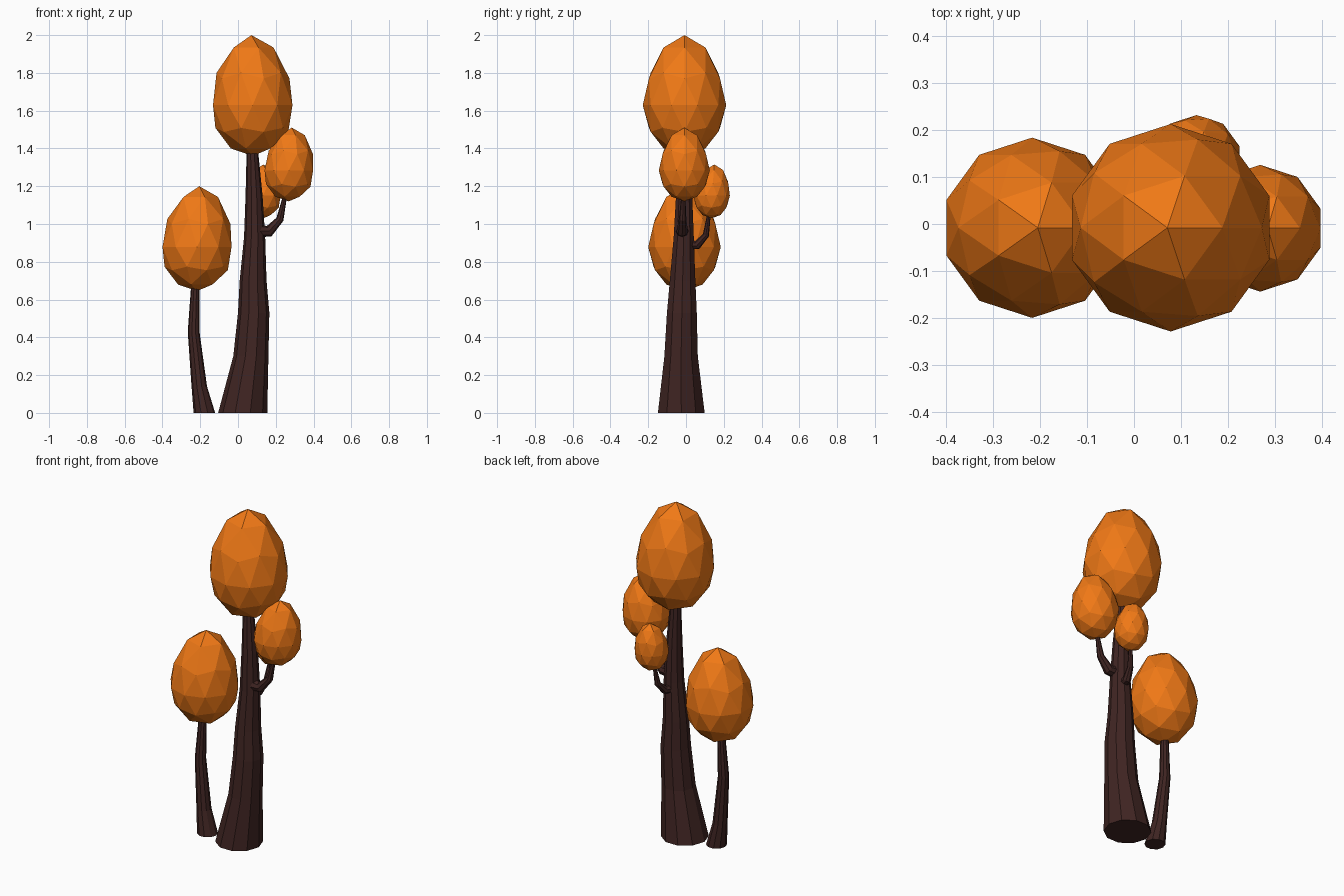
import bpy, bmesh, math
from mathutils import Vector

if "Cube" in bpy.data.objects:
    bpy.data.objects.remove(bpy.data.objects["Cube"])


def material(name, color):
    m = bpy.data.materials.new(name)
    m.diffuse_color = color
    m.use_nodes = True
    m.node_tree.nodes["Principled BSDF"].inputs["Base Color"].default_value = m.diffuse_color
    return m


LEAF = material("orange_leaves", (0.87, 0.19, 0.008, 1))
BARK = material("dark_bark", (0.05, 0.018, 0.016, 1))


def finish(name, bm, mat):
    me = bpy.data.meshes.new(name)
    bm.normal_update()
    bm.to_mesh(me)
    bm.free()
    me.materials.append(mat)
    ob = bpy.data.objects.new(name, me)
    bpy.context.collection.objects.link(ob)
    return ob


def crown(name, x, y, bottom, top, radius, lean=(0, 0)):
    """Low-poly egg: icosphere with a stretched, pointed upper half."""
    bm = bmesh.new()
    bmesh.ops.create_icosphere(bm, subdivisions=2, radius=1)
    waist = bottom + 0.42 * (top - bottom)
    for v in bm.verts:
        z = v.co.z
        if z > 0:
            h = waist + (top - waist) * z ** 1.2
        else:
            h = waist + (waist - bottom) * z
        s = max(z, 0)
        v.co = (x + radius * v.co.x + lean[0] * s,
                y + radius * v.co.y + lean[1] * s, h)
    return finish(name, bm, LEAF)


def limb(name, path, sides, flat=False):
    """Tapered tube through (x, y, z, radius); flat keeps rings level."""
    bm = bmesh.new()
    pts = [Vector(p[:3]) for p in path]
    rings = []
    for i, p in enumerate(path):
        t = pts[min(i + 1, len(pts) - 1)] - pts[max(i - 1, 0)]
        q = Vector((0, 0, 1)).rotation_difference(Vector((0, 0, 1)) if flat else t)
        ring = []
        for k in range(sides):
            a = 2 * math.pi * k / sides
            ring.append(bm.verts.new(
                pts[i] + q @ Vector((math.cos(a), math.sin(a), 0)) * p[3]))
        rings.append(ring)
    for a, b in zip(rings, rings[1:]):
        for k in range(sides):
            n = (k + 1) % sides
            bm.faces.new((a[k], a[n], b[n], b[k]))
    bm.faces.new(rings[0][::-1])
    bm.faces.new(rings[-1])
    return finish(name, bm, BARK)


# Leaf crowns
crown("main_crown", 0.078, -0.008, 1.36, 2.0, 0.221, (-0.007, 0))
crown("small_tree_crown", -0.217, -0.008, 0.645, 1.2, 0.192, (0.012, 0))
crown("right_crown", 0.269, -0.009, 1.12, 1.51, 0.135, (0.016, 0))
crown("back_crown", 0.133, 0.135, 1.03, 1.315, 0.097, (0, 0.015))

# Trunks
limb("main_trunk", [
    (0.025, -0.025, 0, 0.13), (0.068, -0.026, 0.3, 0.093),
    (0.083, -0.022, 0.53, 0.083), (0.08, -0.018, 0.7, 0.071),
    (0.088, -0.012, 0.93, 0.056), (0.085, -0.01, 1.15, 0.045),
    (0.077, -0.01, 1.36, 0.032), (0.075, -0.01, 1.5, 0.025)], 10, True)
limb("small_tree_trunk", [
    (-0.178, -0.035, 0, 0.057), (-0.205, -0.03, 0.14, 0.041),
    (-0.235, -0.02, 0.43, 0.031), (-0.227, -0.012, 0.65, 0.023),
    (-0.222, -0.01, 0.75, 0.02)], 10, True)

# Branches
limb("right_branch", [
    (0.09, -0.02, 0.965, 0.037), (0.165, -0.02, 0.962, 0.03),
    (0.222, -0.018, 1.025, 0.02), (0.245, -0.015, 1.13, 0.012),
    (0.255, -0.012, 1.2, 0.01)], 8)
limb("back_branch", [
    (0.085, 0.01, 0.89, 0.03), (0.1, 0.06, 0.89, 0.024),
    (0.115, 0.105, 0.94, 0.017), (0.124, 0.12, 1.04, 0.01),
    (0.128, 0.125, 1.1, 0.008)], 8)
